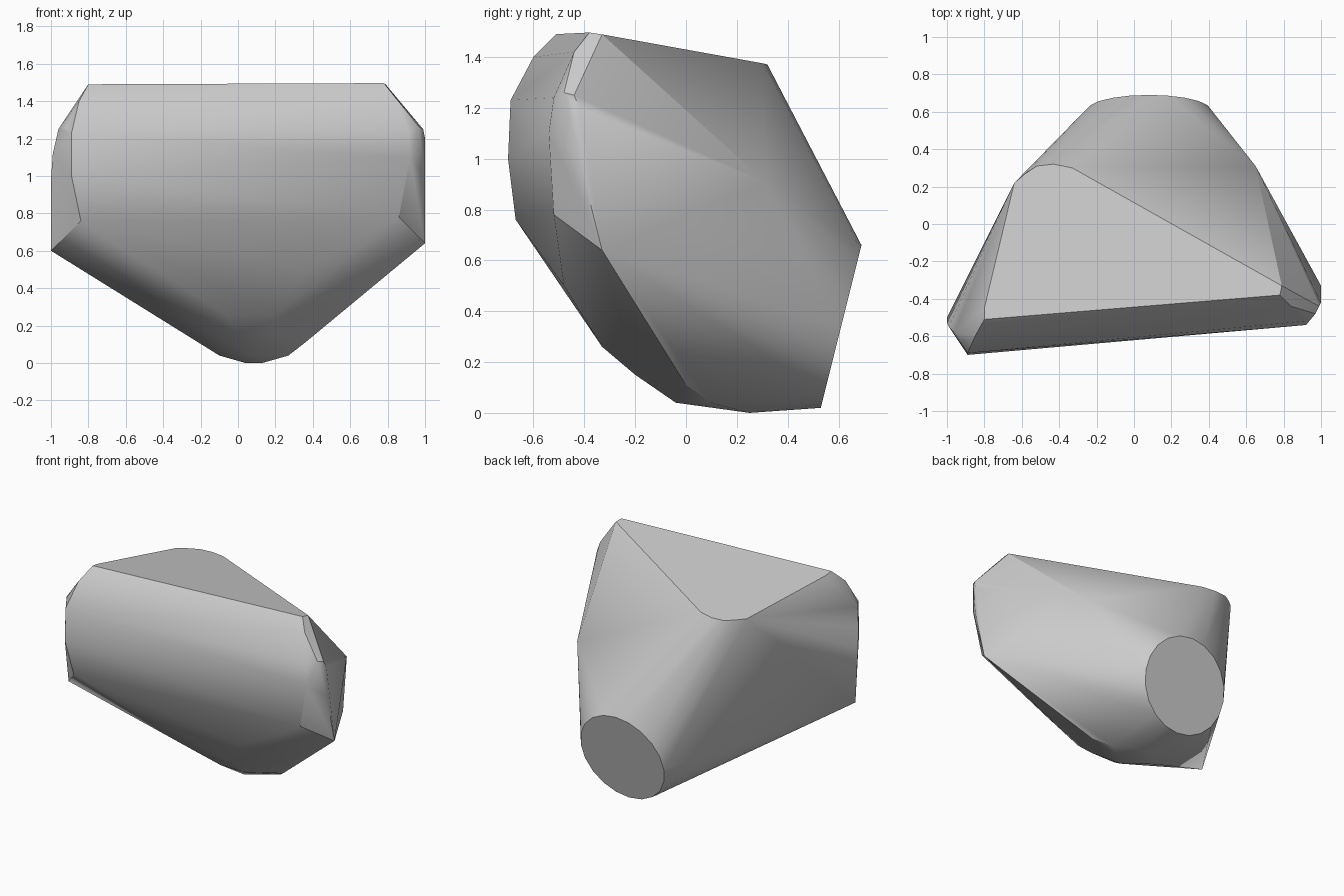
import bpy
import bmesh
import math
from mathutils import Vector

# Remove the default cube only
default_cube = bpy.data.objects.get("Cube")
if default_cube:
    bpy.data.objects.remove(default_cube, do_unlink=True)


def make_material(name, colour):
    material = bpy.data.materials.new(name)
    material.use_nodes = True
    material.diffuse_color = colour
    material.node_tree.nodes["Principled BSDF"].inputs["Base Color"].default_value = colour
    return material


def round_cap(centre, tilt_axis, radius, sides):
    """Points of the flat round cap, tilted about the x axis."""
    centre = Vector(centre)
    side_axis = Vector((1, 0, 0))
    up_axis = Vector(tilt_axis).normalized()
    points = []
    for step in range(sides):
        angle = math.tau * step / sides
        points.append(centre + radius * (math.cos(angle) * side_axis + math.sin(angle) * up_axis))
    return points


def on_top_plane(x, y):
    """Lift a plan position onto the gently sloping top face."""
    return Vector((x, y, 1.426 + 0.0164 * x - 0.151 * y))


# Sloping top face with rounded corners
top_outline = [on_top_plane(x, y) for x, y in (
    (-.8, -.51), (-.8, -.45), (.78, -.38), (.79, -.33),
    (-.33, .3), (-.43, .32), (-.52, .31), (-.58, .27), (-.64, .22))]

# Blunt end on the model's right: front ridge, then outer edge
right_end = [
    (-.85, -.6, 1.4), (-.89, -.69, 1.23), (-.89, -.7, 1), (-.84, -.67, .76),
    (-.92, -.63, 1.26), (-.96, -.58, 1.25), (-.99, -.55, 1.12),
    (-1, -.53, .98), (-1, -.5, .6)]

# Blunt end on the model's left: front ridge, outer edge, rear shoulder
left_end = [
    (.84, -.44, 1.42), (.91, -.52, 1.24), (.92, -.54, 1.1), (.86, -.52, .78),
    (.97, -.48, 1.26), (.99, -.44, 1.25), (1, -.42, 1.2), (1, -.42, 1),
    (1, -.33, .64), (.65, .31, .91)]

# Rounded keel under the body
keel = [
    (.36, -.48, .5), (-.07, -.33, .26), (.2, -.33, .26),
    (0, -.2, .15), (.2, -.2, .15), (.08, -.04, .04),
    (-.1, .1, .04), (.27, .1, .04), (.36, 0, .11),
    (.04, .25, 0), (.13, .25, 0)]

# Round flat cap at the back
back_cap = round_cap((.08, .61, .34), (0, .16, .64), .33, 20)

# Wrap all of the outlines in one convex shell
bm = bmesh.new()
for point in top_outline + right_end + left_end + keel + back_cap:
    bm.verts.new(point)
hull = bmesh.ops.convex_hull(bm, input=bm.verts, use_existing_faces=False)
loose = {v for v in bm.verts if not v.link_faces}
bmesh.ops.delete(bm, geom=list(loose), context='VERTS')

# Merge the flat areas into clean single faces
bmesh.ops.dissolve_limit(bm, angle_limit=math.radians(1.5), verts=bm.verts, edges=bm.edges)
bmesh.ops.recalc_face_normals(bm, faces=bm.faces)

mesh = bpy.data.meshes.new("faceted_body")
bm.to_mesh(mesh)
bm.free()
body = bpy.data.objects.new("faceted_body", mesh)
bpy.context.collection.objects.link(body)
mesh.materials.append(make_material("light_grey", (.6, .6, .6, 1)))

# Soft facets with crisp rims
bpy.ops.object.select_all(action='DESELECT')
body.select_set(True)
bpy.context.view_layer.objects.active = body
bpy.ops.object.shade_smooth_by_angle(angle=math.radians(30))
